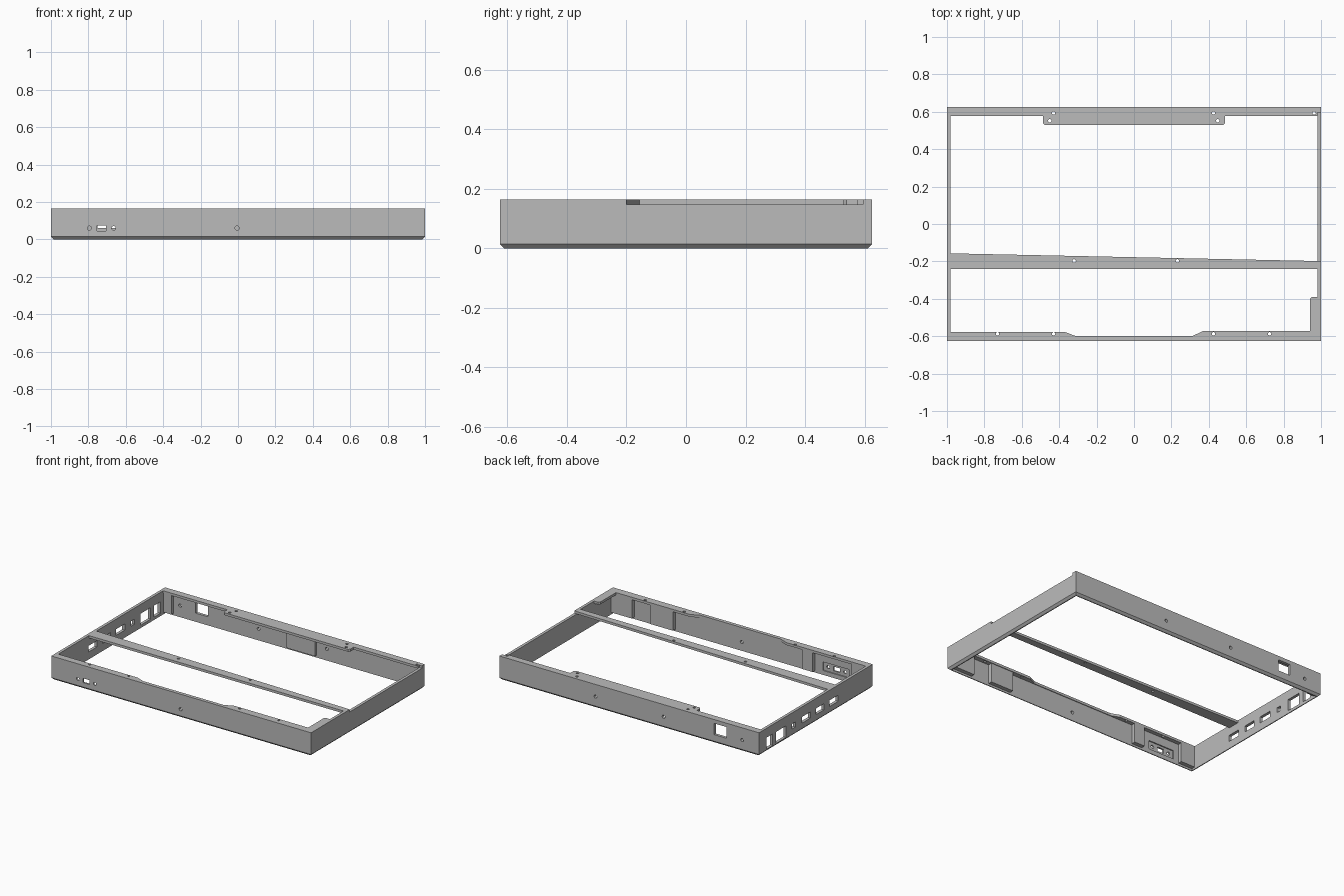
import bpy, bmesh, math
from mathutils import Matrix, Vector

cube = bpy.data.objects.get("Cube")
if cube:
    bpy.data.objects.remove(cube, do_unlink=True)

TOP, LIP = 0.165, 0.148      # rim height and underside of the top lips
OX, OY = 1.0, 0.625          # outer half sizes
IX, IY = 0.98, 0.605         # inner half sizes

grey = bpy.data.materials.new("mid_grey")
grey.use_nodes = True
colour = (0.5, 0.5, 0.5, 1)
grey.diffuse_color = colour
grey.node_tree.nodes["Principled BSDF"].inputs["Base Color"].default_value = colour


def finish(bm, name):
    bmesh.ops.recalc_face_normals(bm, faces=bm.faces)
    mesh = bpy.data.meshes.new(name)
    bm.to_mesh(mesh)
    bm.free()
    mesh.materials.append(grey)
    obj = bpy.data.objects.new(name, mesh)
    bpy.context.collection.objects.link(obj)
    return obj


def add_box(bm, x, y, z):
    size = Vector((x[1] - x[0], y[1] - y[0], z[1] - z[0]))
    mid = Vector((sum(x), sum(y), sum(z))) / 2
    bmesh.ops.create_cube(bm, size=1, matrix=Matrix.Translation(mid) @ Matrix.Diagonal(size).to_4x4())


def add_hole(bm, centre, radius, depth, axis):
    turn = Matrix.Rotation(math.pi / 2, 4, 'X') if axis == 'Y' else Matrix()
    bmesh.ops.create_cone(bm, cap_ends=True, segments=20, radius1=radius, radius2=radius,
                          depth=depth, matrix=Matrix.Translation(centre) @ turn)


def box(name, x, y, z):
    bm = bmesh.new()
    add_box(bm, x, y, z)
    return finish(bm, name)


def plate(name, outline):
    bm = bmesh.new()
    face = bm.faces.new([bm.verts.new((x, y, LIP)) for x, y in outline])
    up = bmesh.ops.extrude_face_region(bm, geom=[face])["geom"]
    bmesh.ops.translate(bm, vec=(0, 0, TOP - LIP), verts=[v for v in up if isinstance(v, bmesh.types.BMVert)])
    return finish(bm, name)


def cut(obj, cutter):
    mod = obj.modifiers.new("cut", 'BOOLEAN')
    mod.operation = 'DIFFERENCE'
    mod.solver = 'EXACT'
    mod.object = cutter
    bpy.context.view_layer.objects.active = obj
    bpy.ops.object.modifier_apply(modifier=mod.name)


# Outer wall ring with a chamfered foot
bm = bmesh.new()
c = 0.014
sections = [(OX - c, OY - c, 0), (OX, OY, c), (OX, OY, TOP), (IX, IY, TOP), (IX, IY, 0)]
rings = [[bm.verts.new((sx * w, sy * d, z)) for sx, sy in ((-1, -1), (1, -1), (1, 1), (-1, 1))]
         for w, d, z in sections]
for a, b in zip(rings, rings[1:] + rings[:1]):
    for i in range(4):
        j = (i + 1) % 4
        bm.faces.new((a[i], a[j], b[j], b[i]))
walls = finish(bm, "outer_walls")

# Openings through the walls
bm = bmesh.new()
side_ports = [(0.475, 0.545, 0.02, 0.1), (0.33, 0.44, 0.02, 0.1), (0.225, 0.26, 0.053, 0.088),
              (0.06, 0.155, 0.052, 0.095), (-0.09, 0.0, 0.052, 0.095), (-0.245, -0.15, 0.052, 0.095)]
for y0, y1, z0, z1 in side_ports:
    add_box(bm, (-1.05, -0.95), (y0, y1), (z0, z1))
add_box(bm, (-0.75, -0.655), (0.55, 0.7), (0.06, 0.138))
add_box(bm, (-0.755, -0.705), (-0.7, -0.55), (0.045, 0.075))
for x in (-0.795, -0.665, -0.005):
    add_hole(bm, (x, -0.615, 0.06), 0.011, 0.1, 'Y')
for x in (-0.87, -0.265, 0.26):
    add_hole(bm, (x, 0.615, 0.08), 0.011, 0.1, 'Y')
add_box(bm, (0.95, 1.05), (-0.2, 0.595), (LIP, 0.2))
openings = finish(bm, "opening_cutter")
openings.hide_render = True
cut(walls, openings)

# Shallow pocket behind the front sockets
pocket = box("pocket_cutter", (-0.83, -0.63), (-0.613, -0.55), (0.03, 0.09))
pocket.hide_render = True
cut(walls, pocket)

# Top lips and the tapered cross bar
lips = [
    plate("front_lip", [(-IX, -IY), (IX, -IY), (IX, -0.39), (0.95, -0.39), (0.94, -0.4),
                        (0.94, -0.572), (0.37, -0.572), (0.31, -0.6), (-0.31, -0.6),
                        (-0.37, -0.577), (-IX, -0.577)]),
    plate("back_lip", [(-IX, IY), (-IX, 0.577), (-0.487, 0.577), (-0.487, 0.54), (-0.477, 0.53),
                       (0.477, 0.53), (0.487, 0.54), (0.487, 0.577), (IX, 0.577), (IX, IY)]),
    plate("cross_bar", [(-IX, -0.24), (IX, -0.24), (IX, -0.198), (-IX, -0.157)]),
]

# Screw holes in the lips
bm = bmesh.new()
screws = [(-0.73, -0.587), (-0.43, -0.587), (0.425, -0.587), (0.725, -0.587), (-0.32, -0.197),
          (0.232, -0.197), (-0.43, 0.593), (0.425, 0.593), (-0.45, 0.552), (0.448, 0.552), (0.963, 0.593)]
for x, y in screws:
    add_hole(bm, (x, y, TOP), 0.009, 0.1, 'Z')
screw_cutter = finish(bm, "screw_cutter")
screw_cutter.hide_render = True
for lip in lips:
    cut(lip, screw_cutter)

# Support blocks on the inner faces of the walls
for i, (x0, x1) in enumerate([(0.82, IX), (0.505, 0.68), (-0.57, -0.49), (-IX, -0.87)]):
    box(f"front_block_{i + 1}", (x0, x1), (-IY, -0.577), (c, LIP))
box("back_corner_block", (-IX, -0.92), (0.58, IY), (c, LIP))
box("back_pad", (-0.04, 0.18), (0.59, IY), (c, LIP))

for cutter in (openings, pocket, screw_cutter):
    bpy.data.objects.remove(cutter, do_unlink=True)
